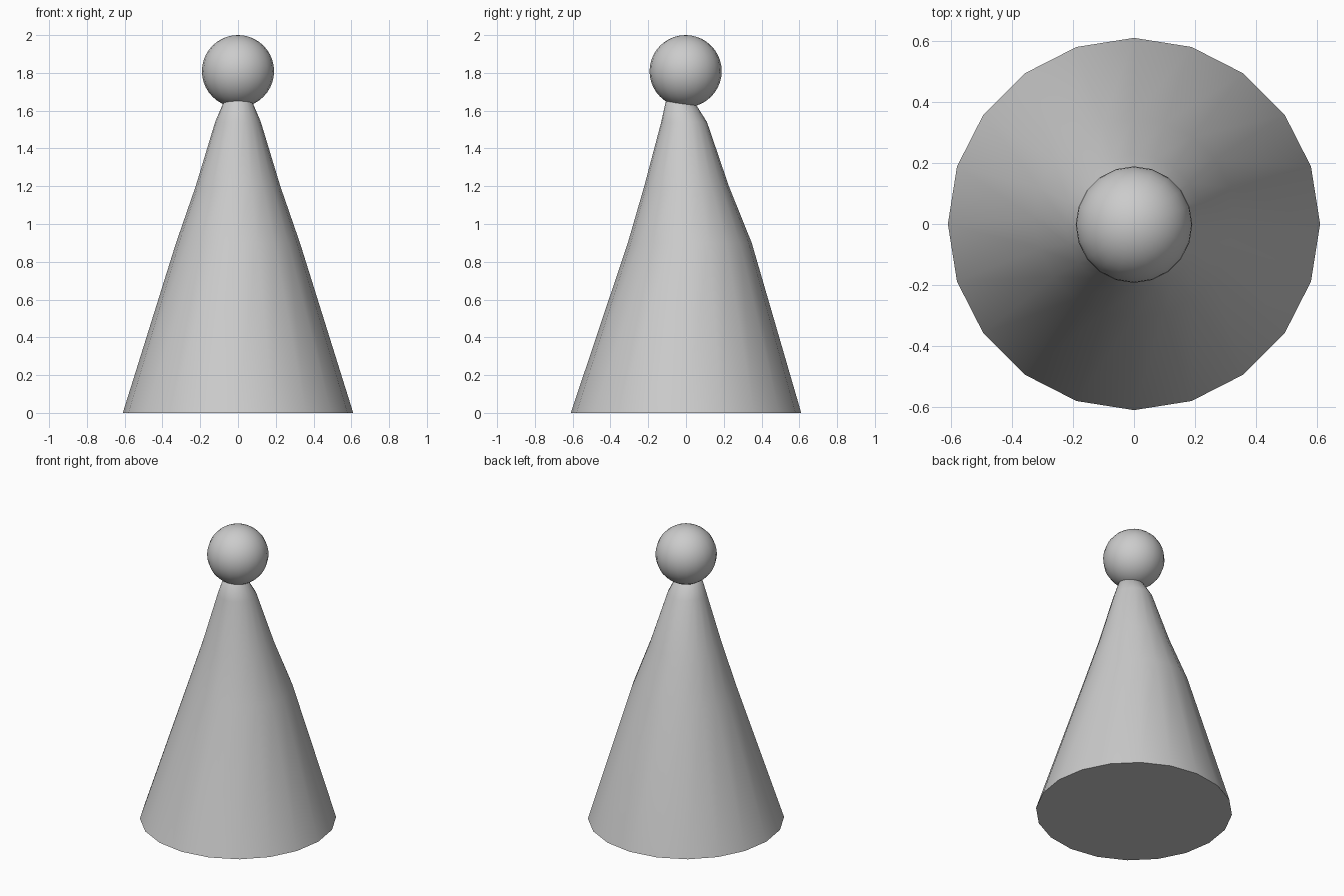
import bpy, bmesh, math

cube = bpy.data.objects.get("Cube")
if cube:
    bpy.data.objects.remove(cube, do_unlink=True)

SIDES = 20

grey = bpy.data.materials.new("light grey")
grey.use_nodes = True
colour = (0.6, 0.6, 0.6, 1)
grey.diffuse_color = colour
grey.node_tree.nodes["Principled BSDF"].inputs["Base Color"].default_value = colour


def finish(bm, name):
    bmesh.ops.recalc_face_normals(bm, faces=bm.faces)
    mesh = bpy.data.meshes.new(name)
    bm.to_mesh(mesh)
    bm.free()
    mesh.materials.append(grey)
    obj = bpy.data.objects.new(name, mesh)
    bpy.context.collection.objects.link(obj)
    bpy.ops.object.select_all(action="DESELECT")
    obj.select_set(True)
    bpy.context.view_layer.objects.active = obj
    bpy.ops.object.shade_smooth_by_angle(angle=math.radians(50))
    return obj


# Slightly bent cone: height, centre y and radius of each ring
rings = [(0, 0, 0.61), (0.9, 0.02, 0.328), (1.2, 0.003, 0.224),
         (1.54, -0.01, 0.121), (1.66, -0.035, 0.07)]
bm = bmesh.new()
loops = []
for z, cy, r in rings:
    angles = [math.tau * i / SIDES for i in range(SIDES)]
    loops.append([bm.verts.new((r * math.cos(a), cy + r * math.sin(a), z))
                  for a in angles])
for low, high in zip(loops, loops[1:]):
    for i in range(SIDES):
        j = (i + 1) % SIDES
        bm.faces.new((low[i], low[j], high[j], high[i]))
bm.faces.new(loops[0][::-1])

# Blunt tip, hidden inside the ball
tip = bm.verts.new((0, -0.04, 1.7))
for i in range(SIDES):
    bm.faces.new((loops[-1][i], loops[-1][(i + 1) % SIDES], tip))
finish(bm, "cone_body")

# Ball on top
bm = bmesh.new()
bmesh.ops.create_uvsphere(bm, u_segments=SIDES, v_segments=SIDES, radius=0.191)
ball = finish(bm, "top_ball")
ball.location = (0, -0.002, 1.809)
